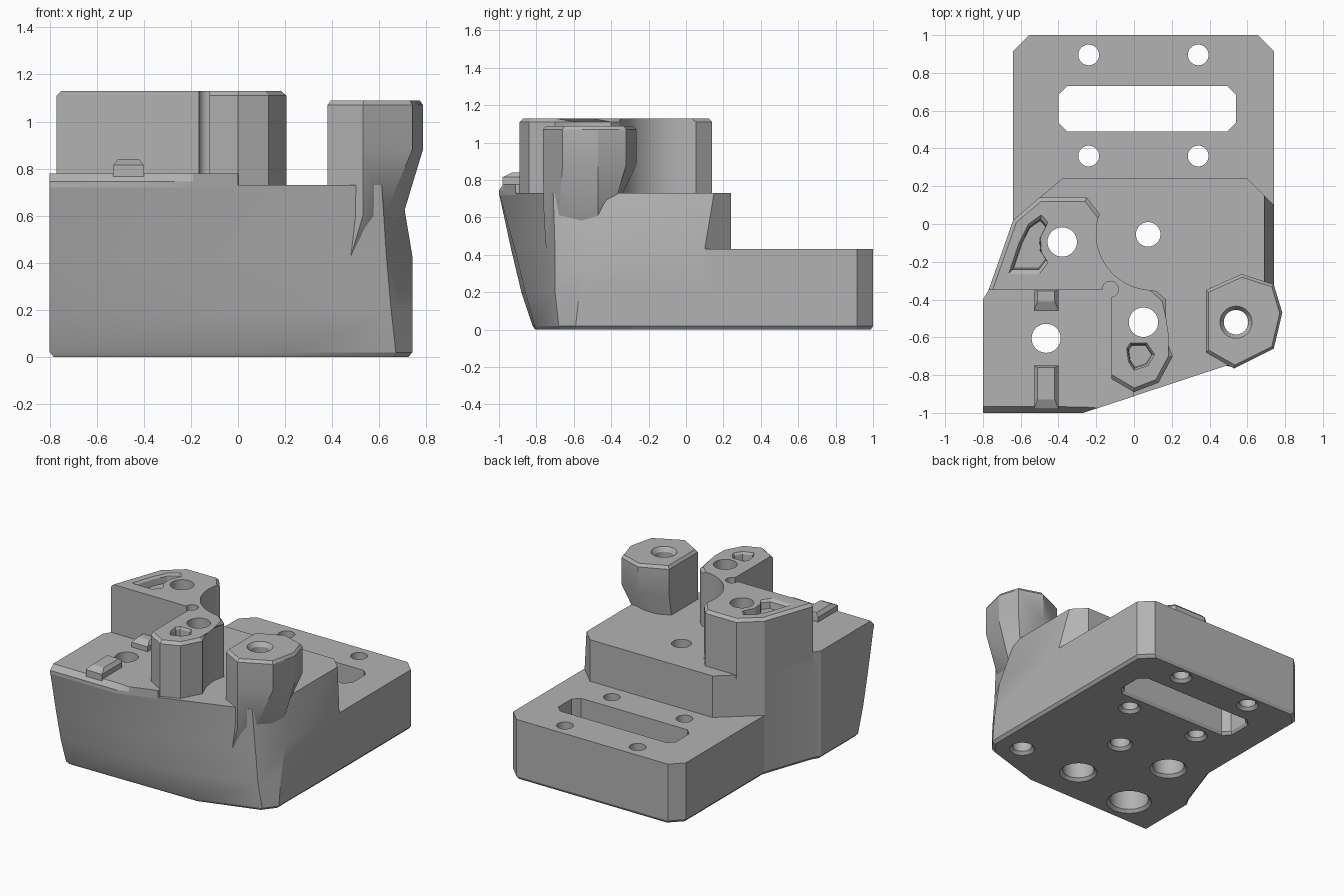
import bpy, bmesh
from math import cos, sin, radians, hypot

if "Cube" in bpy.data.objects:
    bpy.data.objects.remove(bpy.data.objects["Cube"], do_unlink=True)

grey = bpy.data.materials.new("light_grey")
grey.use_nodes = True
grey.diffuse_color = (0.45, 0.45, 0.45, 1)
grey.node_tree.nodes["Principled BSDF"].inputs["Base Color"].default_value = grey.diffuse_color


def add_loft(bm, sections):
    """Skin a stack of (outline, height) sections and cap both ends."""
    rings = [[bm.verts.new((x, y, z)) for x, y in outline] for outline, z in sections]
    count = len(rings[0])
    for low, high in zip(rings, rings[1:]):
        for i in range(count):
            j = (i + 1) % count
            bm.faces.new((low[i], low[j], high[j], high[i]))
    bm.faces.new(rings[0][::-1])
    bm.faces.new(rings[-1])


def finish(name, bm):
    bmesh.ops.recalc_face_normals(bm, faces=bm.faces[:])
    mesh = bpy.data.meshes.new(name)
    bm.to_mesh(mesh)
    bm.free()
    mesh.materials.append(grey)
    part = bpy.data.objects.new(name, mesh)
    bpy.context.scene.collection.objects.link(part)
    return part


def loft(name, sections):
    bm = bmesh.new()
    add_loft(bm, sections)
    return finish(name, bm)


def scaled(outline, factor):
    cx = sum(x for x, y in outline) / len(outline)
    cy = sum(y for x, y in outline) / len(outline)
    return [(cx + (x - cx) * factor, cy + (y - cy) * factor) for x, y in outline]


def arc(cx, cy, radius, start, end, steps):
    angles = [radians(start + (end - start) * i / steps) for i in range(steps + 1)]
    return [(cx + radius * cos(a), cy + radius * sin(a)) for a in angles]


def circle(cx, cy, radius):
    return arc(cx, cy, radius, 0, 350, 35)


def cut_corner_box(x0, x1, y0, y1, cut):
    return [(x0 + cut, y0), (x1 - cut, y0), (x1, y0 + cut), (x1, y1 - cut),
            (x1 - cut, y1), (x0 + cut, y1), (x0, y1 - cut), (x0, y0 + cut)]


# Main body: the front leans out as it rises, the right side leans in
def body_section(front, right=(0.74, 0.1)):
    return front + [right, (0.6, 0.24), (-0.38, 0.24), (-0.64, 0.02), (-0.77, -0.35), (-0.8, -0.4)]


foot = body_section([(-0.8, -0.82), (0.24, -0.81), (0.67, -0.68), (0.74, -0.59)])
body = loft("main_body", [
    (scaled(foot, 0.975), 0),
    (foot, 0.02),
    (body_section([(-0.8, -0.88), (0.1, -0.86), (0.65, -0.7), (0.74, -0.57)]), 0.2),
    (body_section([(-0.8, -0.935), (-0.05, -0.915), (0.63, -0.7), (0.74, -0.52)]), 0.43),
    (body_section([(-0.8, -1), (-0.27, -1), (0.61, -0.71), (0.69, -0.42)], (0.69, 0.15)), 0.73),
])

# Rear plate with clipped back corners
plate_outline = [(-0.64, -0.3), (0.74, -0.3), (0.74, 0.915), (0.655, 1),
                 (-0.555, 1), (-0.64, 0.915)]
plate = loft("rear_plate", [(scaled(plate_outline, 0.975), 0),
                            (plate_outline, 0.02), (plate_outline, 0.43)])

# Raised front step with a chamfered front lip
step_rest = [(-0.19, -0.974), (0, -0.912), (0.02, -0.5), (0, -0.35), (-0.77, -0.35), (-0.8, -0.4)]
step_low = [(-0.8, -1), (-0.27, -1)] + step_rest
step_top = [(-0.8, -0.965), (-0.27, -0.968)] + step_rest
step = loft("front_step", [(step_low, 0.72), (step_low, 0.745), (step_top, 0.78)])

# L-shaped tower wrapping around a round clearance
tower_outline = (
    [(-0.77, -0.35), (-0.12, -0.35), (-0.12, -0.82), (0, -0.89), (0.13, -0.84), (0.205, -0.7)]
    + [(0.165, -0.6), (0.15, -0.5), (0.17, -0.4), (0.12, -0.355)]
    + arc(0.1, -0.05, 0.3, 265, 160, 20)
    + [(-0.25, 0.14), (-0.5, 0.14), (-0.64, 0.02)])
bm = bmesh.new()
add_loft(bm, [(tower_outline, 0.7), (tower_outline, 1.13)])


def is_chamfered(edge):
    middle = (edge.verts[0].co + edge.verts[1].co) / 2
    inner_left = middle.x < -0.1 and -0.8 < middle.y < -0.3
    in_clearance = hypot(middle.x - 0.1, middle.y + 0.05) < 0.33
    return middle.z > 1.12 and not inner_left and not in_clearance


bmesh.ops.bevel(bm, geom=[e for e in bm.edges if is_chamfered(e)],
                offset=0.02, segments=1, affect='EDGES')
tower = finish("corner_tower", bm)

# Right post, tapering into the front wall
post_outline = [(0.38, -0.35), (0.57, -0.265), (0.74, -0.32), (0.785, -0.47),
                (0.74, -0.66), (0.53, -0.765), (0.38, -0.68)]
post_waist = [(0.38, -0.4), (0.57, -0.4), (0.65, -0.4), (0.7, -0.47),
              (0.62, -0.68), (0.53, -0.76), (0.38, -0.68)]
post_root = [(0.38, -0.4), (0.5, -0.4), (0.6, -0.42), (0.64, -0.47),
             (0.56, -0.66), (0.48, -0.748), (0.38, -0.66)]
post = loft("right_post", [(post_root, 0.43), (post_waist, 0.6), (post_outline, 0.88),
                           (post_outline, 1.07), (scaled(post_outline, 0.93), 1.09)])

# Two small locating ribs on the step
ribs = []
for name, y0, y1 in (("front_rib", -0.98, -0.75), ("back_rib", -0.46, -0.345)):
    base = [(-0.53, y0), (-0.4, y0), (-0.4, y1), (-0.53, y1)]
    top = [(-0.51, y0 + 0.05), (-0.42, y0 + 0.05), (-0.42, y1 - 0.01), (-0.51, y1 - 0.01)]
    ribs.append(loft(name, [(base, 0.76), (base, 0.815), (top, 0.84)]))

# Cutter holding every hole, slot and pocket
cutter_mesh = bmesh.new()


def drill(x, y, radius, mouth, depth, sink=0.0):
    """Through hole with a chamfered mouth below and an optional top sink."""
    profile = [(mouth + 0.02, -0.02), (mouth - 0.02, 0.02)]
    if depth:
        profile.append((mouth - 0.02, depth))
        profile.append((radius, depth + 0.001))
    if sink:
        profile += [(radius, sink - 0.03), (radius + 0.02, sink), (radius + 0.02, 1.3)]
    else:
        profile.append((radius, 1.3))
    add_loft(cutter_mesh, [(circle(x, y, r), z) for r, z in profile])


for x in (-0.24, 0.34):
    for y in (0.36, 0.895):
        drill(x, y, 0.055, 0.075, 0)
drill(0.075, -0.055, 0.065, 0.085, 0)
drill(0.54, -0.52, 0.065, 0.085, 0, 1.09)
drill(-0.38, -0.095, 0.078, 0.125, 0.2)
drill(0.05, -0.52, 0.078, 0.125, 0.2)
drill(-0.465, -0.605, 0.077, 0.15, 0.3)

slot_wide = cut_corner_box(-0.42, 0.56, 0.47, 0.75, 0.05)
slot = cut_corner_box(-0.4, 0.54, 0.49, 0.73, 0.045)
add_loft(cutter_mesh, [(slot_wide, -0.01), (slot, 0.02), (slot, 0.6)])

# Relief in the inside corner of the tower
add_loft(cutter_mesh, [(circle(-0.125, -0.345, 0.042), z) for z in (0.78, 1.3)])

# Shallow pockets in the tower top
long_pocket = [(-0.665, -0.265), (-0.5, -0.265), (-0.455, -0.205), (-0.49, -0.15), (-0.495, -0.07),
               (-0.455, 0.01), (-0.49, 0.05), (-0.56, 0), (-0.61, -0.1)]
small_pocket = [(-0.04, -0.66), (-0.02, -0.63), (0.07, -0.63), (0.11, -0.69),
                (0.075, -0.75), (0, -0.775), (-0.03, -0.73)]
for outline in (long_pocket, small_pocket):
    add_loft(cutter_mesh, [(scaled(outline, 0.8), 1.07), (scaled(outline, 0.85), 1.115),
                           (outline, 1.131), (outline, 1.2)])

cutter = finish("hole_cutter", cutter_mesh)
cutter.hide_render = True

# Cut every part, then discard the cutter
parts = [body, plate, step, tower, post] + ribs
for part in parts:
    cut = part.modifiers.new("holes", 'BOOLEAN')
    cut.operation = 'DIFFERENCE'
    cut.solver = 'EXACT'
    cut.object = cutter
bpy.context.view_layer.update()
graph = bpy.context.evaluated_depsgraph_get()
results = [bpy.data.meshes.new_from_object(part.evaluated_get(graph)) for part in parts]
for part, mesh in zip(parts, results):
    part.modifiers.clear()
    part.data = mesh
bpy.data.objects.remove(cutter, do_unlink=True)

# Smooth the curved walls, keep the edges crisp
bpy.ops.object.select_all(action='DESELECT')
for part in parts:
    part.select_set(True)
bpy.context.view_layer.objects.active = body
bpy.ops.object.shade_smooth_by_angle(angle=radians(25))
